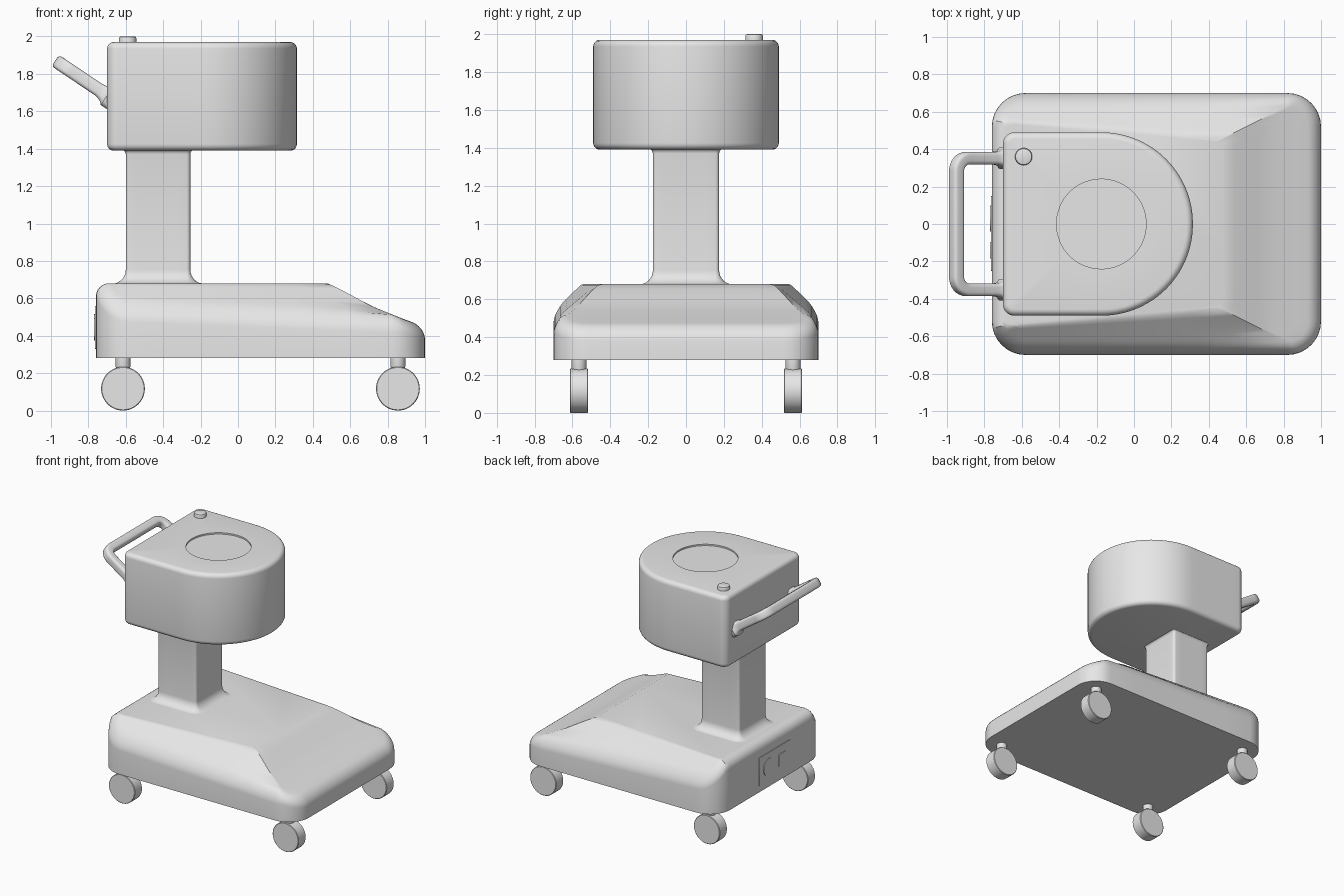
import bpy, bmesh, math
from mathutils import Vector

cube = bpy.data.objects.get("Cube")
if cube:
    bpy.data.objects.remove(cube, do_unlink=True)

grey = bpy.data.materials.new("light grey")
grey.use_nodes = True
grey.diffuse_color = (0.8, 0.8, 0.8, 1)
grey.node_tree.nodes["Principled BSDF"].inputs["Base Color"].default_value = (0.8, 0.8, 0.8, 1)


def loft(name, rings, angle=32):
    """Skin a stack of equal-length closed rings and cap both ends."""
    bm = bmesh.new()
    loops = [[bm.verts.new(p) for p in ring] for ring in rings]
    n = len(loops[0])
    for a, b in zip(loops, loops[1:]):
        for i in range(n):
            j = (i + 1) % n
            bm.faces.new((a[i], a[j], b[j], b[i]))
    bm.faces.new(loops[0][::-1])
    bm.faces.new(loops[-1])
    bmesh.ops.remove_doubles(bm, verts=bm.verts, dist=0.001)
    bmesh.ops.recalc_face_normals(bm, faces=bm.faces)
    mesh = bpy.data.meshes.new(name)
    bm.to_mesh(mesh)
    bm.free()
    mesh.materials.append(grey)
    ob = bpy.data.objects.new(name, mesh)
    bpy.context.collection.objects.link(ob)
    bpy.ops.object.select_all(action='DESELECT')
    ob.select_set(True)
    bpy.context.view_layer.objects.active = ob
    bpy.ops.object.shade_smooth_by_angle(angle=math.radians(angle))
    return ob


def rounded(corners, radii, arc=8, straight=6):
    """Counter-clockwise convex polygon with rounded corners and subdivided sides."""
    arcs, n = [], len(corners)
    pts = [Vector(c) for c in corners]
    for i, p in enumerate(pts):
        d1 = (pts[i - 1] - p).normalized()
        d2 = (pts[(i + 1) % n] - p).normalized()
        half = math.acos(max(-1, min(1, d1.dot(d2)))) / 2
        r = radii[i]
        c = p + (d1 + d2).normalized() * (r / math.sin(half))
        s = p + d1 * (r / math.tan(half)) - c
        start, sweep = math.atan2(s.y, s.x), math.pi - 2 * half
        arcs.append([c + Vector((math.cos(start + sweep * k / arc),
                                 math.sin(start + sweep * k / arc))) * r
                     for k in range(arc + 1)])
    out = []
    for i, a in enumerate(arcs):
        nxt = arcs[(i + 1) % n][0]
        out += a + [a[-1].lerp(nxt, k / straight) for k in range(1, straight)]
    return out


def rect(x0, x1, y0, y1, radii, inset=0, **kw):
    d = inset
    return rounded([(x0 + d, y0 + d), (x1 - d, y0 + d), (x1 - d, y1 - d), (x0 + d, y1 - d)],
                   [r - d for r in radii], **kw)


def at_z(outline, z):
    return [(p.x, p.y, z) for p in outline]


def circle(r, n=48):
    return [Vector((r * math.cos(2 * math.pi * k / n), r * math.sin(2 * math.pi * k / n)))
            for k in range(n)]


# Base: rounded footprint under a flat deck with sloped sides and a sloping nose
TOP, FLOOR, EDGE = 0.68, 0.28, 0.07
NOSE = [(0.48, TOP), (0.55, 0.647), (0.71, 0.56), (0.89, 0.487), (1.0, 0.45)]


def deck_height(p):
    t = (p.x + 0.76) / 1.76
    crease, wall = 0.555 - 0.135 * t, 0.55 - 0.07 * t
    z = min(TOP, wall + (TOP - wall) * (0.70 - abs(p.y)) / (0.70 - crease))
    for (xa, za), (xb, zb) in zip(NOSE, NOSE[1:]):
        if xa <= p.x <= xb + 1e-4:
            z = min(z, za + (zb - za) * (p.x - xa) / (xb - xa))
    return z


def footprint(inset):
    return rect(-0.76, 1.0, -0.70, 0.70, [0.18] * 4, inset)


deck = rounded([(-0.66, -0.54), (0.48, -0.44), (0.48, 0.44), (-0.66, 0.54)], [0.04] * 4)
base = [at_z(footprint(0), FLOOR)]
for k in range(7):
    d = EDGE * (1 - math.cos(math.pi / 2 * k / 6))
    drop = EDGE * (1 - math.sin(math.pi / 2 * k / 6))
    base.append([(p.x, p.y, deck_height(p) - drop) for p in footprint(d)])
for k in range(1, 9):
    ring = [a.lerp(b, k / 8) for a, b in zip(footprint(EDGE), deck)]
    base.append([(p.x, p.y, deck_height(p)) for p in ring])
loft("base_body", base)

# Column with a flared foot and a small flare under the head
column = []
for k in range(9):
    a = math.pi / 2 * k / 8
    flare = 0.075 * (1 - math.sin(a))
    column.append((flare, TOP - 0.002 + 0.075 * (1 - math.cos(a))))
for k in range(5):
    a = math.pi / 2 * k / 4
    column.append((0.025 * (1 - math.cos(a)), 1.37 + 0.025 * math.sin(a)))
loft("column", [at_z(rect(-0.60, -0.255, -0.175, 0.175, [0.02] * 4, -f, arc=5), z)
                for f, z in column])


# Head: D-shaped housing with rounded rims and a shallow round recess on top
def head_outline(inset):
    return rect(-0.70, 0.315, -0.49, 0.49, [0.06, 0.488, 0.488, 0.06], inset, arc=18, straight=8)


LOW, HIGH, RIM = 1.39, 1.97, 0.035
steps = [math.pi / 2 * k / 5 for k in range(6)]
head = [at_z(head_outline(RIM * (1 - math.sin(a))), LOW + RIM * (1 - math.cos(a))) for a in steps]
head += [at_z(head_outline(RIM * (1 - math.cos(a))), HIGH - RIM * (1 - math.sin(a))) for a in steps]
centre = Vector((-0.175, 0))
dial = [centre + (p - centre).normalized() * 0.24 for p in head_outline(RIM)]
head += [at_z(dial, HIGH), at_z(dial, HIGH - 0.012)]
loft("head_housing", head)

# Button on the head
loft("button", [[(p.x - 0.59, p.y + 0.36, z) for p in circle(r, 32)]
                for r, z in ((0.046, 1.96), (0.046, 1.992), (0.043, 1.998), (0.038, 2.0))])

# Handle: a rounded bar swept along a tilted U
tilt = math.radians(34)
along = Vector((-math.cos(tilt), 0, math.sin(tilt)))
across = Vector((0, 1, 0))
normal = Vector((math.sin(tilt), 0, math.cos(tilt)))
root = Vector((-0.70, 0, 1.685))
REACH, HALF, BEND = 0.30, 0.352, 0.07
section = rect(-0.034, 0.034, -0.036, 0.036, [0.02] * 4, arc=4, straight=1)

# Each station holds reach, sideways position, heading and section scale
leg = [(-0.06, 1.7), (0.0, 1.7), (0.012, 1.35), (0.03, 1.12), (0.055, 1.0)]
path = [(u, -HALF, 0, s) for u, s in leg]
for k in range(9):
    a = math.pi / 2 * k / 8
    path.append((REACH - BEND + BEND * math.sin(a), -HALF + BEND * (1 - math.cos(a)), a, 1))
path += [(u, -v, math.pi - a, s) for u, v, a, s in reversed(path)]
sweep = []
for u, v, a, s in path:
    side = across * math.cos(a) - along * math.sin(a)
    mid = root + along * u + across * v
    sweep.append([mid + side * (p.x * s) + normal * (p.y * s) for p in section])
loft("handle", sweep, 40)

# Casters: a disc wheel and a short stem at each corner
R = 0.117
for x, side in ((-0.615, "right"), (0.855, "left")):
    for y, end in ((-0.565, "front"), (0.565, "back")):
        tread = ((R - 0.004, -0.048), (R, -0.044), (R, 0.044), (R - 0.004, 0.048))
        loft(f"caster_wheel_{end}_{side}",
             [[(x + p.x, y + w, R + p.y) for p in circle(r)] for r, w in tread])
        loft(f"caster_stem_{end}_{side}",
             [[(x + p.x, y + p.y, z) for p in circle(r, 24)]
              for r, z in ((0.034, 0.215), (0.04, 0.238), (0.04, FLOOR + 0.005))])


# Socket panel on the end wall: thin plates stacked outward
def plate(name, outline, y, z, inner, outer):
    loft(name, [[(x, y + p.x, z + p.y) for p in outline] for x in (inner, outer)])


plate("socket_panel", rect(-0.2, 0.2, -0.115, 0.115, [0.006] * 4, arc=2, straight=1),
      -0.05, 0.445, -0.757, -0.764)
plate("round_socket", circle(0.07, 32), 0.03, 0.445, -0.763, -0.769)
plate("square_switch", rect(-0.045, 0.045, -0.05, 0.05, [0.006] * 4, arc=2, straight=1),
      -0.14, 0.445, -0.763, -0.769)
